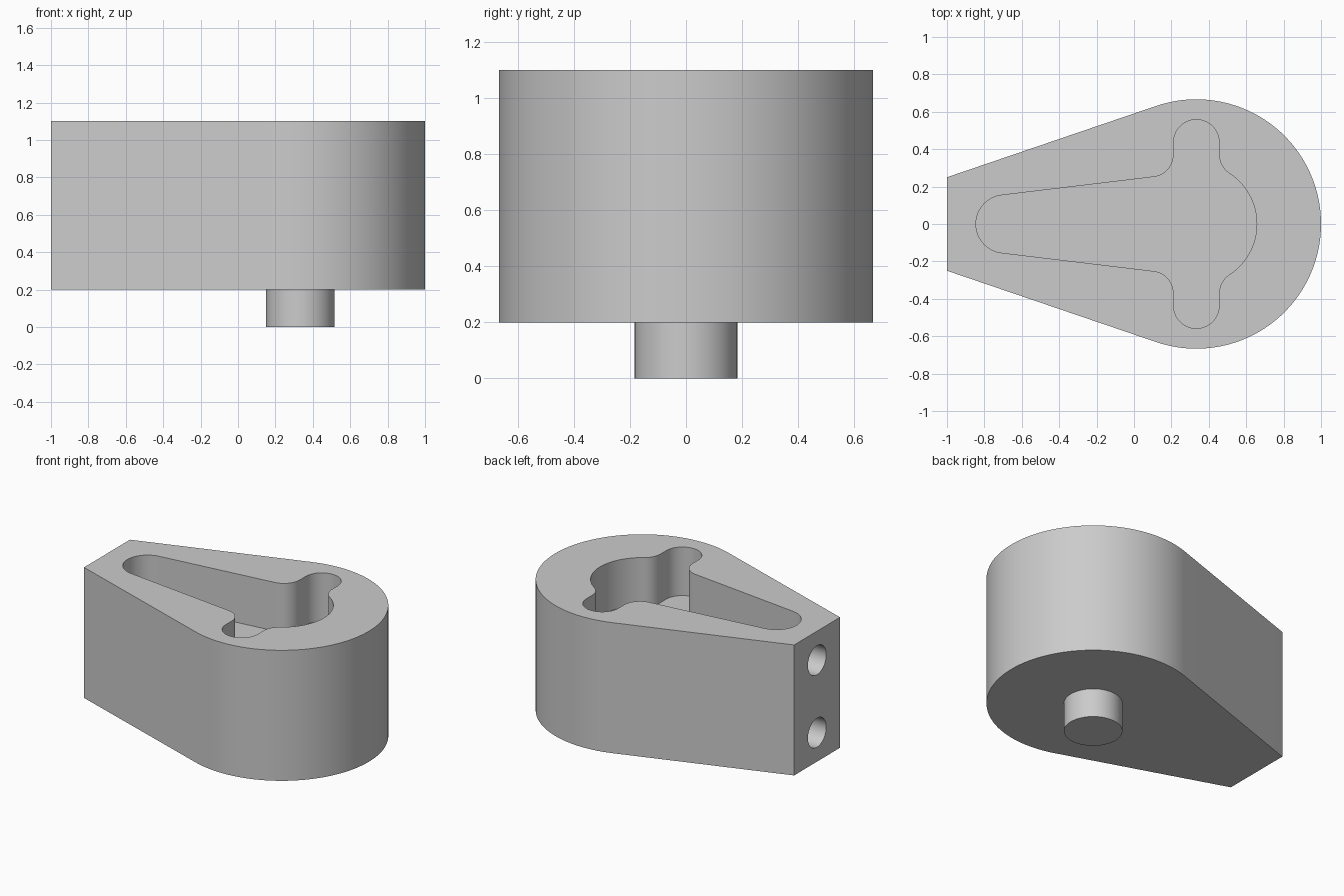
import bpy, bmesh
from math import sin, cos, radians, asin, atan2, degrees, sqrt

if "Cube" in bpy.data.objects:
    bpy.data.objects.remove(bpy.data.objects["Cube"])

GREY = (0.6, 0.6, 0.6, 1)
grey = bpy.data.materials.new("plain grey")
grey.use_nodes = True
grey.diffuse_color = GREY
grey.node_tree.nodes["Principled BSDF"].inputs["Base Color"].default_value = GREY

CX = 1 / 3                      # shared axis of the round end, pocket and peg
BOTTOM, TOP, FLOOR = 0.2, 1.1, 0.765


def arc(cx, cy, r, start, end, steps):
    """Points on an arc, angles in degrees."""
    angles = [radians(start + (end - start) * i / steps) for i in range(steps + 1)]
    return [(cx + r * cos(a), cy + r * sin(a)) for a in angles]


def mirrored(half):
    """Close an upper half outline with its reflection across y = 0."""
    return half + [(x, -y) for x, y in reversed(half) if abs(y) > 1e-6]


def prism(name, outline, z0, z1):
    """Extrude a flat outline between two heights."""
    bm = bmesh.new()
    face = bm.faces.new([bm.verts.new((x, y, z0)) for x, y in outline])
    made = bmesh.ops.extrude_face_region(bm, geom=[face])["geom"]
    for v in made:
        if isinstance(v, bmesh.types.BMVert):
            v.co.z = z1
    bmesh.ops.recalc_face_normals(bm, faces=bm.faces[:])
    mesh = bpy.data.meshes.new(name)
    bm.to_mesh(mesh)
    bm.free()
    mesh.materials.append(grey)
    obj = bpy.data.objects.new(name, mesh)
    bpy.context.collection.objects.link(obj)
    return obj


def activate(obj):
    bpy.ops.object.select_all(action='DESELECT')
    obj.select_set(True)
    bpy.context.view_layer.objects.active = obj


def cut(target, cutter):
    """Subtract the cutter and remove it."""
    cutter.hide_render = True
    mod = target.modifiers.new("cut", 'BOOLEAN')
    mod.operation, mod.solver, mod.object = 'DIFFERENCE', 'EXACT', cutter
    activate(target)
    bpy.ops.object.modifier_apply(modifier=mod.name)
    bpy.data.objects.remove(cutter)


# Teardrop body: round end with tangent sides running to a flat end
R, END = 2 / 3, 0.25
dx, dy = -1 - CX, END
tangent = degrees(atan2(dy, dx)) - (90 - degrees(asin(R / sqrt(dx * dx + dy * dy))))
body = prism("body", mirrored(arc(CX, 0, R, 0, tangent, 48) + [(-1, END)]), BOTTOM, TOP)

# Pocket: round middle, two side lobes, tapering tail, all blended by fillets
LOBE, FILLET, MID = 0.122, 0.12, 0.323
side = LOBE + FILLET
blend_y = sqrt((MID + FILLET) ** 2 - side ** 2)
meet = degrees(atan2(blend_y, side))
TAPER = 6.7
half = (arc(CX, 0, MID, 0, meet, 20)
        + arc(CX + side, blend_y, FILLET, 180 + meet, 180, 10)
        + arc(CX, 0.436, LOBE, 0, 180, 28)
        + arc(CX - side, blend_y, FILLET, 0, TAPER - 90, 14)
        + arc(-0.69, 0, 0.155, 90 + TAPER, 180, 18))
cut(body, prism("pocket_cutter", mirrored(half), FLOOR, TOP + 0.1))

# Two round sockets in the flat end
for z in (0.4, 0.9):
    bpy.ops.mesh.primitive_cylinder_add(vertices=48, radius=0.1, depth=0.3,
                                        location=(-1, 0, z), rotation=(0, radians(90), 0))
    socket = bpy.context.object
    socket.name = "socket_cutter"
    socket.data.materials.append(grey)
    cut(body, socket)

# Peg under the round end
peg = prism("peg", arc(CX, 0, 0.183, 0, 354.375, 63), 0, BOTTOM)

for part in (body, peg):
    activate(part)
    bpy.ops.object.shade_smooth_by_angle(angle=radians(30))
